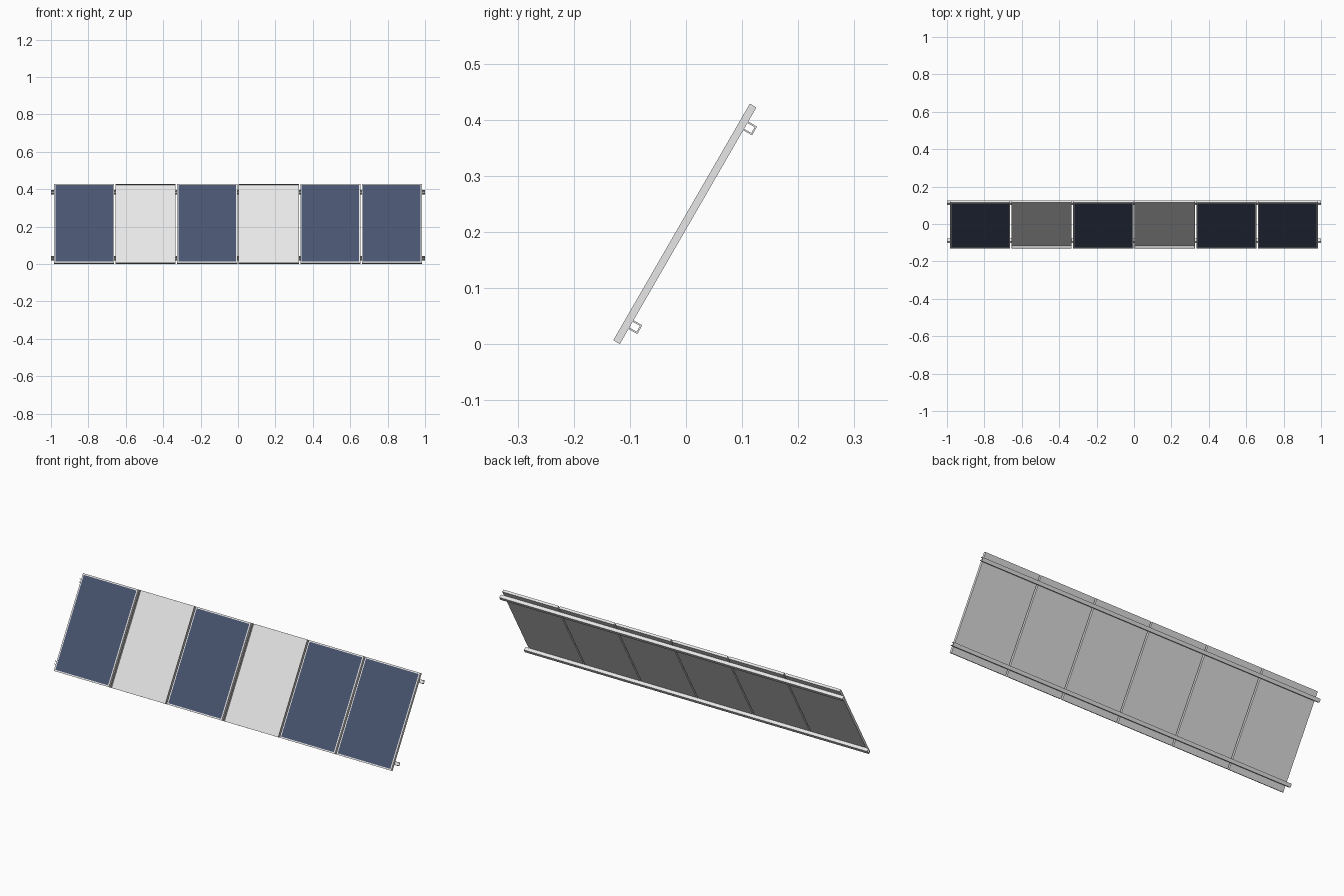
import bpy, bmesh, math
from mathutils import Matrix, Vector

cube = bpy.data.objects.get("Cube")
if cube:
    bpy.data.objects.remove(cube, do_unlink=True)

HEIGHT, THICK = 0.487, 0.0135      # panel size along the slope, and depth
WIDTH, PITCH = 0.321, 0.329        # panel width and spacing along x
RAIL, WALL = 0.018, 0.003          # mounting rail section and wall

# Local frame: y runs up the slope, z points out of the sunny side
TILT = Matrix.Translation((0, -0.118, 0)) @ Matrix.Rotation(math.radians(60), 4, 'X')


def material(name, rgb):
    m = bpy.data.materials.new(name)
    m.use_nodes = True
    m.diffuse_color = (*rgb, 1)
    bsdf = next(n for n in m.node_tree.nodes if n.type == 'BSDF_PRINCIPLED')
    bsdf.inputs["Base Color"].default_value = (*rgb, 1)
    return m


metal = material("light_grey_metal", (0.8, 0.8, 0.8))
glass = material("dark_blue_cells", (0.065, 0.088, 0.16))


def finish(bm, name, mats):
    bmesh.ops.recalc_face_normals(bm, faces=bm.faces)
    bm.transform(TILT)
    mesh = bpy.data.meshes.new(name)
    bm.to_mesh(mesh)
    bm.free()
    for m in mats:
        mesh.materials.append(m)
    obj = bpy.data.objects.new(name, mesh)
    bpy.context.collection.objects.link(obj)


def panel(name, x, has_cells):
    bm = bmesh.new()
    bmesh.ops.create_cube(bm, size=1)
    bm.transform(Matrix.Translation((x, HEIGHT / 2, THICK / 2))
                 @ Matrix.Diagonal((WIDTH, HEIGHT, THICK, 1)))
    bm.normal_update()
    front = max(bm.faces, key=lambda f: f.calc_center_median().z)
    if has_cells:
        # Blue cell area inside a narrow metal border
        bmesh.ops.inset_region(bm, faces=[front], thickness=0.010)
        front.material_index = 1
    else:
        # Empty tray with thin walls
        bmesh.ops.inset_region(bm, faces=[front], thickness=0.0012)
        tray = bmesh.ops.extrude_discrete_faces(bm, faces=[front])["faces"][0]
        bmesh.ops.translate(bm, verts=tray.verts, vec=(0, 0, 0.0015 - THICK))
    finish(bm, name, [metal, glass])


def rail(name, y):
    # Channel section, open toward the panels
    h, i = RAIL / 2, RAIL / 2 - WALL
    section = [(-h, 0), (-h, -RAIL), (h, -RAIL), (h, 0),
               (i, 0), (i, WALL - RAIL), (-i, WALL - RAIL), (-i, 0)]
    bm = bmesh.new()
    face = bm.faces.new([bm.verts.new((-1, y + a, b)) for a, b in section])
    ext = bmesh.ops.extrude_face_region(bm, geom=[face], use_keep_orig=True)
    verts = [v for v in ext["geom"] if isinstance(v, bmesh.types.BMVert)]
    bmesh.ops.translate(bm, verts=verts, vec=Vector((2, 0, 0)))
    finish(bm, name, [metal])


# Row of six panels, the second and fourth without cells
for n in range(6):
    filled = n not in (1, 3)
    panel(f"{'solar_panel' if filled else 'empty_panel'}_{n + 1}",
          (n - 2.5) * PITCH, filled)

# Two mounting rails across the back
rail("lower_rail", 0.040)
rail("upper_rail", HEIGHT - 0.038)
